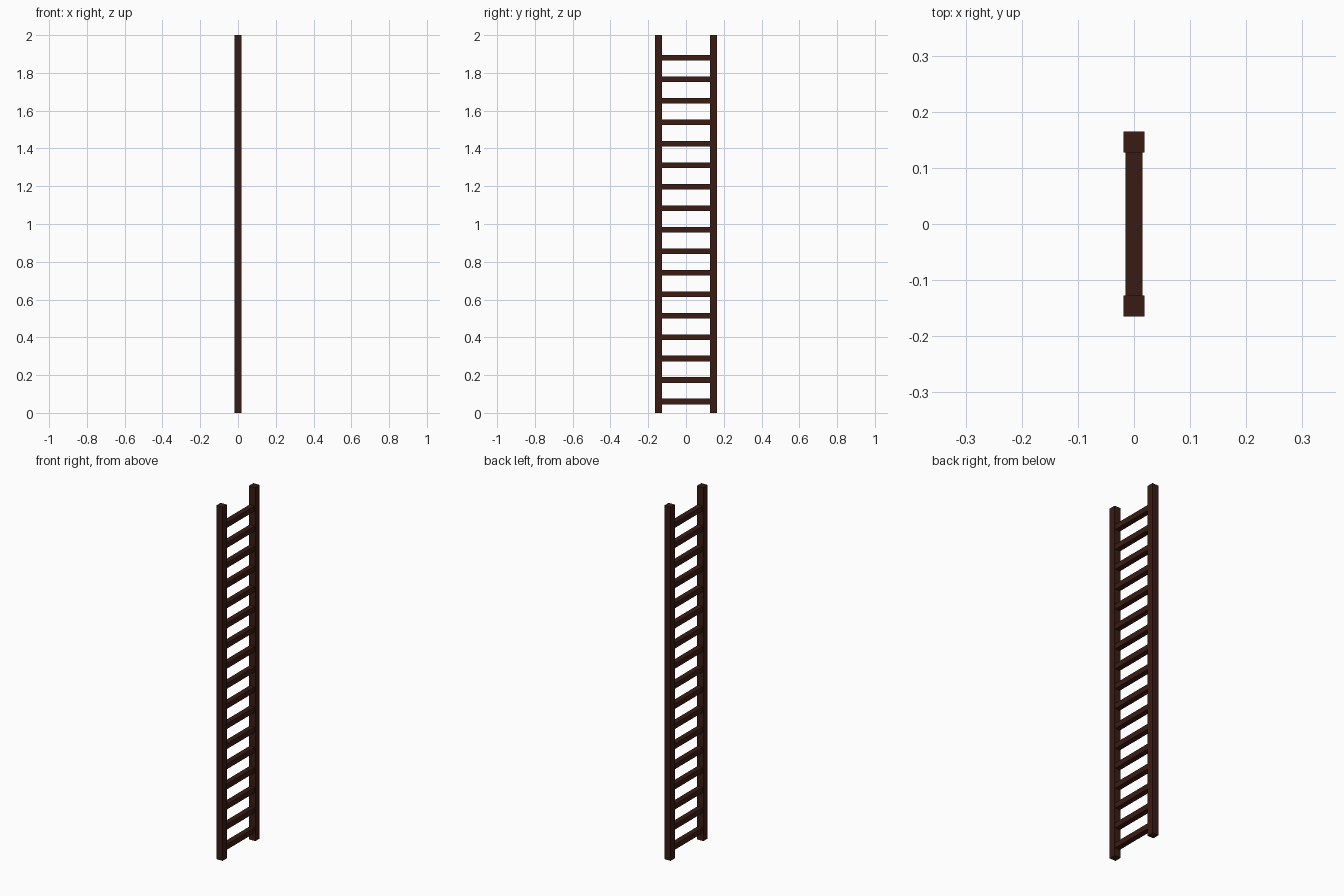
import bpy

if "Cube" in bpy.data.objects:
    bpy.data.objects.remove(bpy.data.objects["Cube"])

wood = bpy.data.materials.new("dark_wood")
wood.diffuse_color = (0.042, 0.0116, 0.007, 1)
wood.use_nodes = True
wood.node_tree.nodes["Principled BSDF"].inputs["Base Color"].default_value = wood.diffuse_color


def box(name, size, loc):
    bpy.ops.mesh.primitive_cube_add(size=1, location=loc)
    ob = bpy.context.object
    ob.name = name
    ob.scale = size
    bpy.ops.object.transform_apply(location=False, rotation=False, scale=True)
    ob.data.materials.append(wood)
    return ob


# Two upright rails
for side, y in (("front", -0.146), ("back", 0.146)):
    box(side + "_rail", (0.038, 0.038, 2.0), (0, y, 1.0))

# Evenly spaced rungs between the rails
COUNT, FIRST, LAST = 17, 0.06, 1.88
for i in range(COUNT):
    z = FIRST + (LAST - FIRST) * i / (COUNT - 1)
    box(f"rung_{i + 1}", (0.03, 0.256, 0.03), (0, 0, z))
